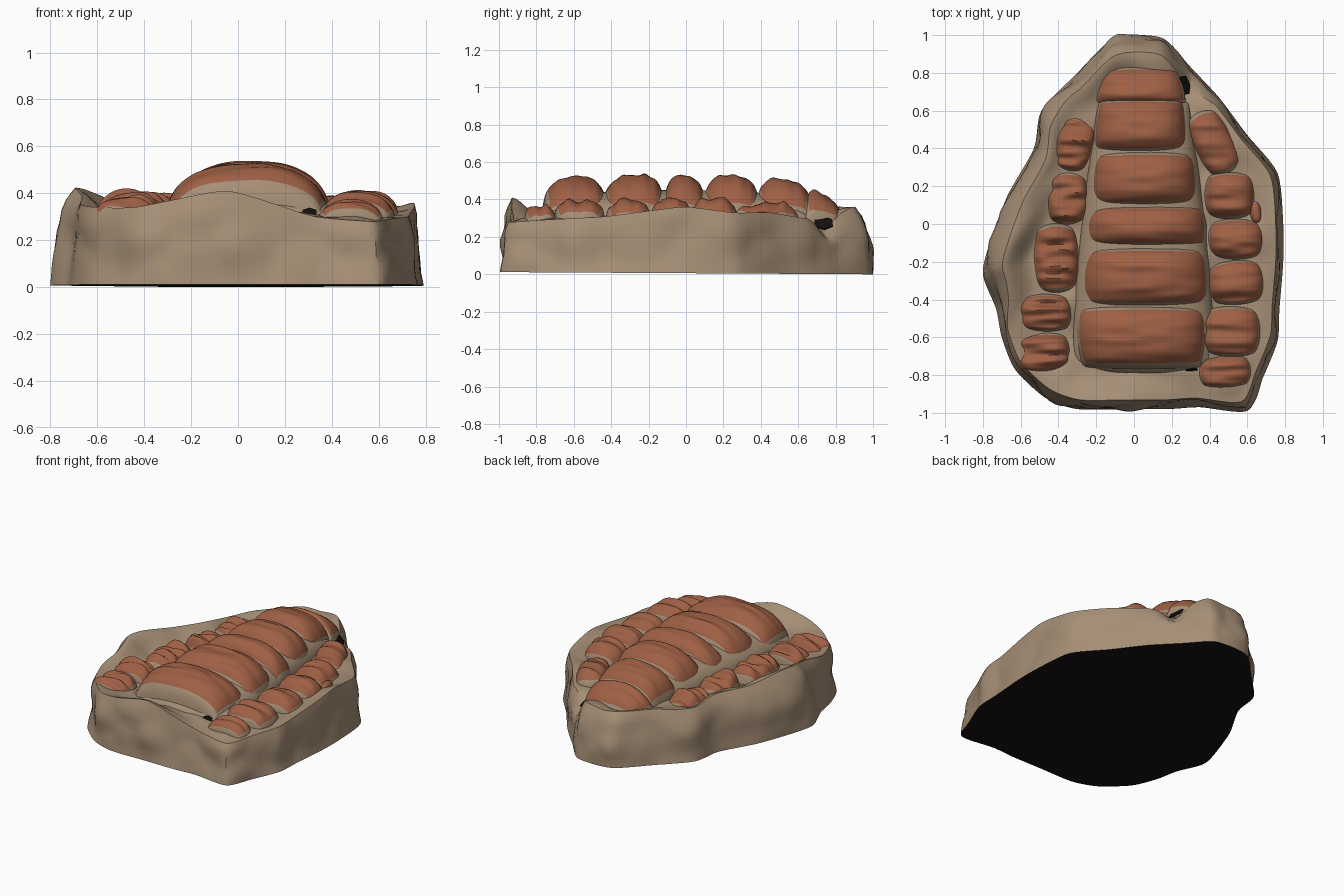
import bpy, bmesh, math
from mathutils import Vector, Matrix, noise
from mathutils.geometry import interpolate_bezier

cube = bpy.data.objects.get("Cube")
if cube:
    bpy.data.objects.remove(cube, do_unlink=True)


def make_material(name, rgb):
    mat = bpy.data.materials.new(name)
    mat.use_nodes = True
    color = (*rgb, 1)
    mat.diffuse_color = color
    mat.node_tree.nodes["Principled BSDF"].inputs["Base Color"].default_value = color
    return mat


stone = make_material("tan stone", (0.38, 0.275, 0.182))
clay = make_material("terracotta", (0.345, 0.116, 0.058))
black = make_material("black", (0.007, 0.005, 0.005))


def finish(name, bm, materials, angle):
    bmesh.ops.recalc_face_normals(bm, faces=bm.faces)
    mesh = bpy.data.meshes.new(name)
    bm.to_mesh(mesh)
    bm.free()
    obj = bpy.data.objects.new(name, mesh)
    bpy.context.collection.objects.link(obj)
    for mat in materials:
        mesh.materials.append(mat)
    bpy.ops.object.select_all(action="DESELECT")
    obj.select_set(True)
    bpy.context.view_layer.objects.active = obj
    bpy.ops.object.shade_smooth_by_angle(angle=math.radians(angle))


def smoothstep(t):
    t = min(max(t, 0), 1)
    return t * t * (3 - 2 * t)


# Slab outline with rim height: x, y, z
outline = [Vector(p) for p in (
    (0, 1, .35), (.16, .98, .36), (.3, .83, .3), (.45, .67, .3), (.6, .47, .33),
    (.76, .27, .33), (.79, 0, .36), (.79, -.2, .34), (.77, -.45, .31),
    (.76, -.62, .3), (.68, -.82, .29), (.6, -.99, .28), (.35, -.97, .3),
    (.18, -.98, .35), (-.05, -.98, .41), (-.3, -.98, .37), (-.47, -.92, .34),
    (-.63, -.77, .34), (-.7, -.6, .35), (-.73, -.45, .38), (-.8, -.27, .42),
    (-.77, -.12, .42), (-.67, .15, .38), (-.53, .4, .37), (-.49, .6, .34),
    (-.3, .8, .36), (-.13, .97, .36))]
STEPS = 6
FLOOR = 0.31
border = []
for i, b in enumerate(outline):
    a, c, d = outline[i - 1], outline[(i + 1) % len(outline)], outline[(i + 2) % len(outline)]
    border += interpolate_bezier(b, b + (c - a) / 8, c - (d - b) / 8, c, STEPS + 1)[:-1]

pit = Vector((.3, .75))           # chipped notch near the back


def rim_inset(p):
    left = .05 + .08 * smoothstep((-.25 - p.x) / .35) * smoothstep((p.y + .6) / .3)
    back = .09 * smoothstep((p.y - .5) / .3)
    return max(left, back)


def wall_point(p, level):
    """Point on the outer wall; level 0 is the base and 1 is the rim."""
    rough = noise.voronoi(Vector((p.x, p.y, level * p.z)) * 4)[0][0] - .33
    bulge = .07 * rough * math.sin(math.pi * level)
    inset = rim_inset(p) * level ** 4 + bulge
    base = .006 - .006 * p.y
    return Vector((p.x * (1 - inset), p.y * (1 - inset), base + (p.z - base) * level))


def top_point(p, scale):
    """Point on the upper surface, sinking from the rim to the floor."""
    rim = wall_point(p, 1)
    x, y = rim.x * scale, rim.y * scale
    drop = smoothstep((1 - scale) * rim.xy.length / .17)
    z = rim.z + (FLOOR - rim.z) * drop
    z += .03 * noise.noise(Vector((x, y, 0)) * 6) * smoothstep((1 - scale) * 8)
    return Vector((x, y, z))


def build_slab():
    bm = bmesh.new()
    levels = [i / 9 for i in range(10)]
    scales = [1 - i / 40 for i in range(1, 40)]
    rings = [[wall_point(p, t) for p in border] for t in levels]
    rings += [[top_point(p, s) for p in border] for s in scales]
    for ring in rings:
        for co in ring:
            near = (co.xy - pit).length / .07
            co.z -= .08 * math.exp(-near * near) * smoothstep((co.z - .1) / .2)
    loops = [[bm.verts.new(co) for co in ring] for ring in rings]
    count = len(border)
    for low, high in zip(loops, loops[1:]):
        for i in range(count):
            j = (i + 1) % count
            bm.faces.new((low[i], low[j], high[j], high[i]))
    bm.faces.new(loops[-1])
    bm.faces.new(loops[0]).material_index = 1
    finish("stone_slab", bm, [stone, black], 28)


def chip(name, center, normal, radius, squash):
    """Thin dark six-sided plate marking a chipped hole."""
    bm = bmesh.new()
    turn = Vector(normal).to_track_quat("Z", "Y").to_matrix().to_4x4()
    place = Matrix.Translation(center) @ turn @ Matrix.Diagonal((1, squash, 1, 1))
    bmesh.ops.create_cone(bm, cap_ends=True, segments=6, radius1=radius,
                          radius2=radius, depth=.008, matrix=place)
    finish(name, bm, [black], 30)


def dome(t, power):
    return max(0, 1 - abs(t) ** power) ** (1 / power)


def lump(name, x, y, half_x, half_y, top, turn=0, taper=0, wrinkle=0, tilt=0,
         edge_x=.94, edge_y=.83, base=FLOOR - .04, corner=.3, painted=True):
    """Rounded pad: arched across x and y, with a stone skirt round its clay crown."""
    bm = bmesh.new()
    size = 40
    ticks = [math.sin(math.pi * (i / size - .5)) for i in range(size + 1)]
    spin = math.radians(turn)
    grid = []
    for v in ticks:
        row = []
        for u in ticks:
            px = half_x * u * math.sqrt(1 - corner * v * v) * (1 - taper * v)
            py = half_y * v * math.sqrt(1 - corner * u * u)
            cx = x + px * math.cos(spin) - py * math.sin(spin)
            cy = y + px * math.sin(spin) + py * math.cos(spin)
            rise = dome(u, 2.5) * dome(v, 2.9)
            crease = .4 + noise.noise(Vector((cx * 5, cy * 24, top)))
            z = base + rise * (top - base + tilt * v - wrinkle * crease)
            row.append(bm.verts.new((cx, cy, z)))
        grid.append(row)
    for j in range(size):
        for i in range(size):
            face = bm.faces.new((grid[j][i], grid[j][i + 1],
                                 grid[j + 1][i + 1], grid[j + 1][i]))
            u = abs(ticks[i] + ticks[i + 1]) / 2
            v = abs(ticks[j] + ticks[j + 1]) / 2
            if painted and u < edge_x and v < edge_y:
                face.material_index = 1
    finish(name, bm, [stone, clay], 50)


build_slab()
chip("back_hole", (.268, .735, .275), (.8, .15, .6), .056, .8)
chip("front_hole", (.305, -.772, .318), (.1, -1, .25), .035, .6)

# Low stone ridge under the central segments
lump("spine_ridge", .05, -.05, .335, .75, .45, taper=.22, painted=False, corner=.15)

# Central segments, back to front: x, y, half width, half depth, top, taper, tilt
segments = (
    (.035, .735, .222, .102, .43, .14, -.06),
    (.035, .525, .245, .152, .515, .06, -.02),
    (.055, .24, .28, .155, .535, .04, 0),
    (.065, -.01, .32, .115, .53, .03, 0),
    (.06, -.28, .335, .17, .54, .03, .01),
    (.04, -.595, .345, .175, .525, -.03, .01))
for i, (x, y, hx, hy, top, taper, tilt) in enumerate(segments, 1):
    lump(f"central_segment_{i}", x, y, hx, hy, top, taper=taper, tilt=tilt,
         wrinkle=.012, corner=.12)

# Side pads: x, y, half width, half depth, top, turn
left_pads = (
    (.42, .43, .105, .18, .39, 28),
    (.505, .15, .135, .125, .415, 0),
    (.54, -.08, .15, .108, .415, 0),
    (.54, -.31, .15, .118, .405, 4),
    (.51, -.57, .16, .135, .41, 0),
    (.48, -.78, .14, .085, .375, 3))
right_pads = (
    (-.315, .42, .1, .145, .39, -15),
    (-.35, .135, .108, .14, .41, 0),
    (-.41, -.18, .12, .185, .41, 2),
    (-.47, -.47, .142, .1, .41, 0),
    (-.48, -.68, .142, .105, .405, 2))
for side, pads, wrinkle in (("left", left_pads, .025), ("right", right_pads, .05)):
    for i, (x, y, hx, hy, top, turn) in enumerate(pads, 1):
        lump(f"{side}_pad_{i}", x, y, hx, hy, top, turn, wrinkle=wrinkle,
             edge_x=.93, edge_y=.9, corner=.32)

# Small clay fleck beside the left pads
lump("left_fleck", .645, .06, .035, .065, .35, 8, corner=.45)
